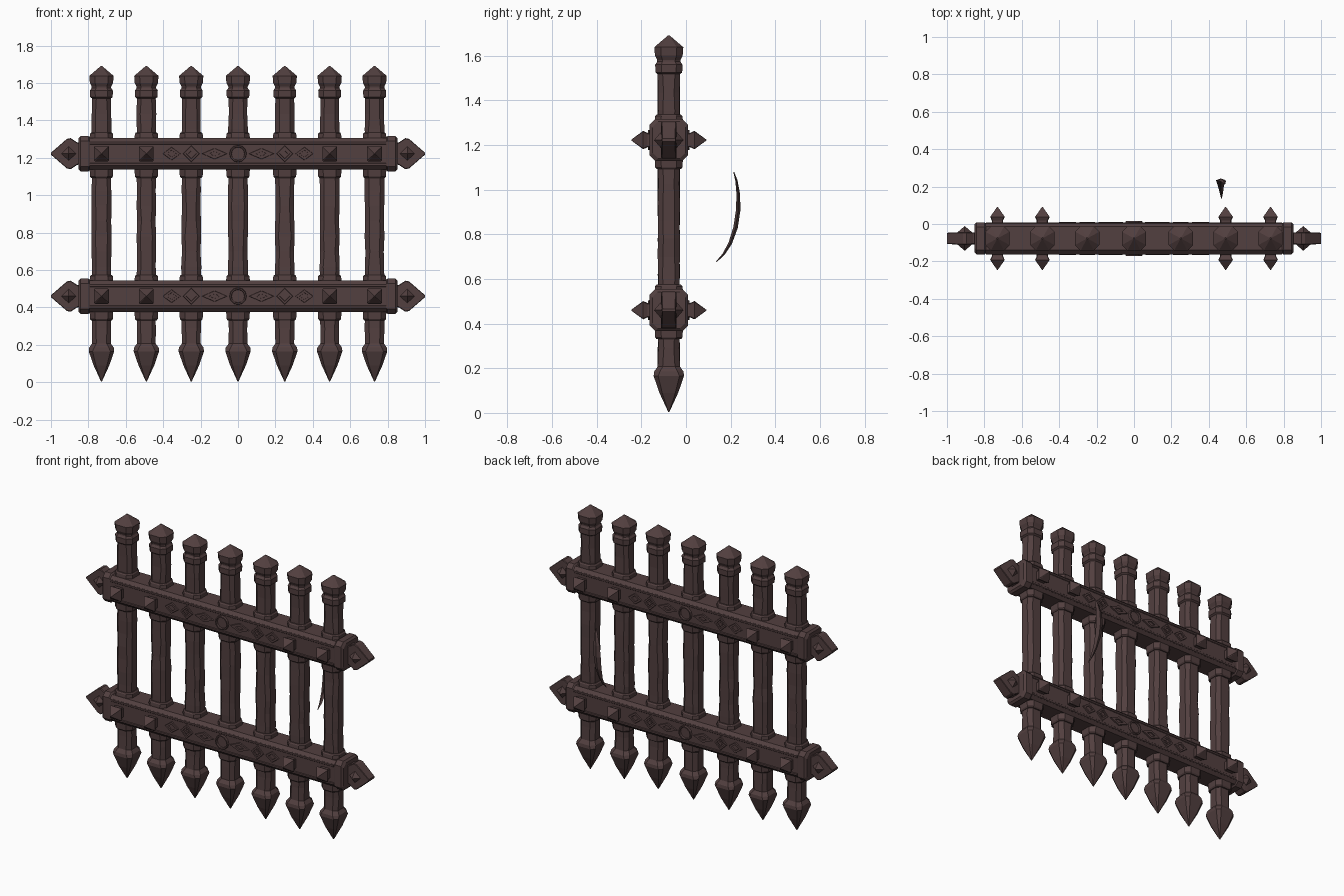
import bpy, bmesh, math, random
from mathutils import Vector

if "Cube" in bpy.data.objects:
    bpy.data.objects.remove(bpy.data.objects["Cube"])

random.seed(4)
YC = -0.077                                   # depth centre of the gate
POSTS = [-0.73, -0.49, -0.25, 0.0, 0.25, 0.49, 0.73]
RAILS = {"upper": 1.222, "lower": 0.46}
DEPTH = 0.081                                 # half depth of a rail

iron = bpy.data.materials.new("dark brown iron")
iron.diffuse_color = (0.084, 0.05, 0.05, 1)
iron.use_nodes = True
iron.node_tree.nodes["Principled BSDF"].inputs["Base Color"].default_value = iron.diffuse_color


def finish(bm, name):
    bmesh.ops.remove_doubles(bm, verts=bm.verts, dist=1e-5)
    bmesh.ops.dissolve_degenerate(bm, edges=bm.edges, dist=1e-5)
    bmesh.ops.recalc_face_normals(bm, faces=bm.faces)
    me = bpy.data.meshes.new(name)
    bm.to_mesh(me)
    bm.free()
    me.materials.append(iron)
    ob = bpy.data.objects.new(name, me)
    bpy.context.collection.objects.link(ob)
    return ob


def loft(bm, axis, origin, stations):
    """Chamfered rectangles (position, half u, half v, chamfer) joined along an axis."""
    rings = []
    for a, u, v, c in stations:
        pts = [(u, v - c), (u - c, v), (c - u, v), (-u, v - c),
               (-u, c - v), (c - u, -v), (u - c, -v), (u, c - v)]
        ring = []
        for p, q in pts:
            co = {"X": (a, p, q), "Y": (p, a, q), "Z": (p, q, a)}[axis]
            ring.append(bm.verts.new(Vector(origin) + Vector(co)))
        rings.append(ring)
    for r0, r1 in zip(rings, rings[1:]):
        for i in range(8):
            j = (i + 1) % 8
            bm.faces.new((r0[i], r0[j], r1[j], r1[i]))
    bm.faces.new(rings[0])
    bm.faces.new(rings[-1])


def frame(bm, sides, x, z, side, outer, inner, wide=1.0, height=0.008):
    """Raised ring of flat sides on the front (-1) or back (+1) rail face."""
    loops = []
    for r, h in ((outer, -0.004), (outer * 0.93, height), (inner * 1.07, height), (inner, -0.004)):
        loops.append([bm.verts.new((x + r * wide * math.cos(t), YC + side * (DEPTH + h), z + r * math.sin(t)))
                      for t in (2 * math.pi * i / sides for i in range(sides))])
    for k in range(4):
        a, b = loops[k], loops[(k + 1) % 4]
        for i in range(sides):
            j = (i + 1) % sides
            bm.faces.new((a[i], a[j], b[j], b[i]))


def sq(z, h, c=0.45):
    return (z, h, h, h * c)


# Posts: spear foot, worn shaft, ringed cap
for n, x in enumerate(POSTS):
    prof = [sq(0.003, 0.002, .3), sq(0.09, 0.042, .3), sq(0.165, 0.068, .3),
            sq(0.185, 0.066, .4), sq(0.207, 0.05)]
    for i in range(1, 16):
        z = 0.207 + i * 1.31 / 16
        prof.append((z, 0.052 + random.uniform(-.003, .002),
                     0.048 + random.uniform(-.002, .002), 0.022 + random.uniform(-.003, .003)))
    prof += [sq(1.517, 0.05), sq(1.525, 0.06), sq(1.56, 0.061), sq(1.573, 0.052), sq(1.58, 0.052),
             sq(1.60, 0.062), sq(1.638, 0.065), sq(1.69, 0.004)]
    bm = bmesh.new()
    loft(bm, "Z", (x, YC, 0), prof)
    finish(bm, f"post_{n + 1}")

for label, zc in RAILS.items():
    # Rail bar with chamfered edges and thicker end blocks
    bm = bmesh.new()
    loft(bm, "X", (0, YC, zc), [(-0.83, DEPTH, 0.084, 0.018), (0.83, DEPTH, 0.084, 0.018)])
    finish(bm, f"{label}_rail")
    bm = bmesh.new()
    for s in (-1, 1):
        loft(bm, "X", (0, YC, zc), [(s * 0.79, 0.08, 0.084, 0.02), (s * 0.80, 0.086, 0.094, 0.025),
                                    (s * 0.842, 0.086, 0.094, 0.025), (s * 0.853, 0.074, 0.082, 0.025)])
    finish(bm, f"{label}_rail_end_blocks")

    # Raised borders along both faces
    bm = bmesh.new()
    for s in (-1, 1):
        for e in (-1, 1):
            loft(bm, "X", (0, YC + s * DEPTH, zc + e * 0.058),
                 [(-0.79, 0.004, 0.008, 0.003), (0.79, 0.004, 0.008, 0.003)])
    finish(bm, f"{label}_rail_borders")

    # Collars gripping each post above and below the rail
    bm = bmesh.new()
    for x in POSTS:
        loft(bm, "Z", (x, YC, zc), [sq(-0.13, 0.055), sq(-0.122, 0.061), sq(-0.09, 0.063),
                                    sq(0.09, 0.063), sq(0.107, 0.061), sq(0.114, 0.055)])
    finish(bm, f"{label}_collars")

    # Spiked square studs through the rail
    bm = bmesh.new()
    for x in (POSTS[0], POSTS[1], POSTS[5], POSTS[6]):
        for s in (-1, 1):
            loft(bm, "Y", (x, YC, zc), [(s * 0.07, 0.03, 0.032, 0.004), (s * 0.095, 0.03, 0.032, 0.004),
                                        (s * 0.115, 0.039, 0.041, 0.004), (s * 0.168, 0.002, 0.002, 0.0005)])
    finish(bm, f"{label}_studs")

    # Flat arrowheads on the ends, with a small pyramid on each face
    bm = bmesh.new()
    for s in (-1, 1):
        loft(bm, "X", (0, YC, zc), [(s * 0.83, 0.032, 0.055, 0.004), (s * 0.86, 0.032, 0.06, 0.004),
                                    (s * 0.895, 0.034, 0.083, 0.004), (s * 0.915, 0.034, 0.079, 0.004),
                                    (s * 0.999, 0.03, 0.006, 0.003)])
        for f in (-1, 1):
            base = [bm.verts.new((s * 0.905 + dx, YC + f * 0.03, zc + dz))
                    for dx, dz in ((.042, 0), (0, .042), (-.042, 0), (0, -.042))]
            tip = bm.verts.new((s * 0.905, YC + f * 0.066, zc))
            bm.faces.new(base)
            for i in range(4):
                bm.faces.new((base[i], base[(i + 1) % 4], tip))
    finish(bm, f"{label}_arrow_ends")

    # Carved ornament: central ring, leaves and diamonds on both faces
    bm = bmesh.new()
    for f in (-1, 1):
        frame(bm, 12, 0, zc, f, 0.047, 0.034, height=0.012)
        for s in (-1, 1):
            frame(bm, 4, s * 0.125, zc, f, 0.030, 0.012, 2.3)
            frame(bm, 4, s * 0.25, zc, f, 0.045, 0.026)
            frame(bm, 4, s * 0.25, zc, f, 0.016, 0.001)
            frame(bm, 4, s * 0.355, zc, f, 0.036, 0.018, 1.35)
    finish(bm, f"{label}_carving")

# Curved blade hanging behind the gate: (x, y, z, half width, half thickness)
path = [(.486, .214, 1.078, .002, .002), (.478, .226, 1.04, .013, .005), (.468, .234, .98, .022, .008),
        (.464, .234, .91, .025, .010), (.464, .222, .83, .022, .010), (.465, .198, .76, .015, .008),
        (.467, .168, .71, .009, .005), (.468, .136, .677, .002, .002)]
bm = bmesh.new()
rings = []
for i, (x, y, z, w, t) in enumerate(path):
    a, b = path[max(i - 1, 0)], path[min(i + 1, 7)]
    nrm = Vector((0, b[2] - a[2], a[1] - b[1])).normalized()
    c = Vector((x, y, z))
    rings.append([bm.verts.new(p) for p in (c + Vector((w, 0, 0)), c + nrm * t,
                                            c - Vector((w, 0, 0)), c - nrm * t)])
for r0, r1 in zip(rings, rings[1:]):
    for i in range(4):
        bm.faces.new((r0[i], r0[(i + 1) % 4], r1[(i + 1) % 4], r1[i]))
bm.faces.new(rings[0])
bm.faces.new(rings[-1])
finish(bm, "curved_blade")
